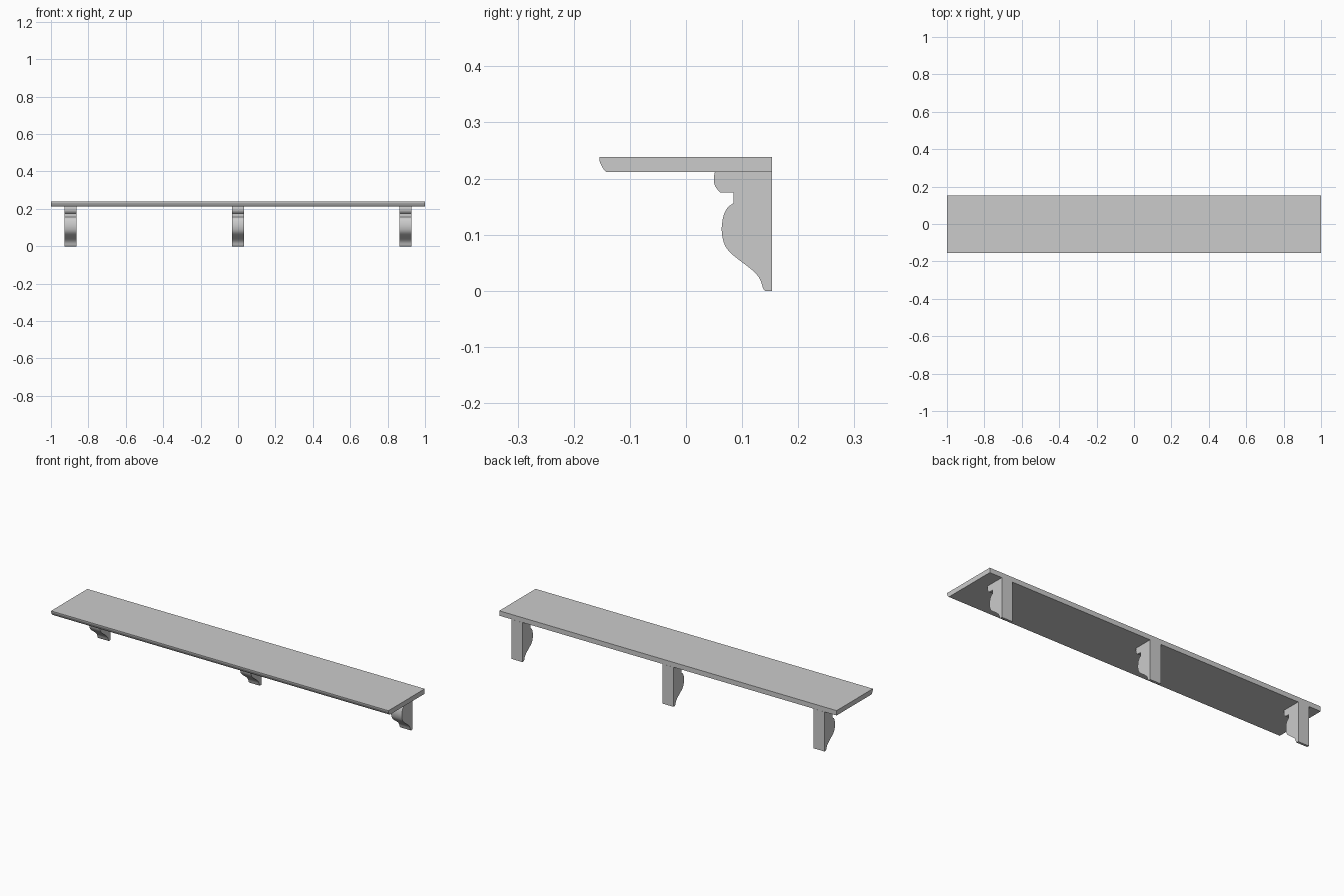
import bpy
import bmesh
import math

if "Cube" in bpy.data.objects:
    bpy.data.objects.remove(bpy.data.objects["Cube"])


def extrude_profile(name, profile, x_center, width):
    """Extrude a closed (y, z) profile along x."""
    bm = bmesh.new()
    verts = [bm.verts.new((x_center - width / 2, y, z)) for y, z in profile]
    face = bm.faces.new(verts)
    res = bmesh.ops.extrude_face_region(bm, geom=[face])
    moved = [v for v in res["geom"] if isinstance(v, bmesh.types.BMVert)]
    bmesh.ops.translate(bm, verts=moved, vec=(width, 0, 0))
    bmesh.ops.recalc_face_normals(bm, faces=bm.faces)
    mesh = bpy.data.meshes.new(name)
    bm.to_mesh(mesh)
    bm.free()
    obj = bpy.data.objects.new(name, mesh)
    bpy.context.collection.objects.link(obj)
    bpy.context.view_layer.objects.active = obj
    obj.select_set(True)
    bpy.ops.object.shade_smooth_by_angle(angle=math.radians(35))
    obj.select_set(False)
    return obj


def smooth_curve(points, steps=3):
    """Catmull-Rom interpolation through the points."""
    out = []
    for i in range(len(points) - 1):
        p0, p1 = points[max(i - 1, 0)], points[i]
        p2, p3 = points[i + 1], points[min(i + 2, len(points) - 1)]
        for s in range(steps):
            t = s / steps
            out.append(tuple(
                0.5 * (2 * b + (c - a) * t + (2 * a - 5 * b + 4 * c - d) * t ** 2
                       + (3 * b - a - 3 * c + d) * t ** 3)
                for a, b, c, d in zip(p0, p1, p2, p3)))
    return out + [points[-1]]


# Shelf board with an undercut, rounded front edge
board = [(0.153, 0.212), (0.153, 0.238), (-0.1545, 0.238)]
board += smooth_curve([(-0.1545, 0.232), (-0.152, 0.226),
                       (-0.147, 0.217), (-0.142, 0.212)])
extrude_profile("shelf_board", board, 0, 2.0)

# Scrolled brackets: small upper lip, notch, belly and tapering tail
lip = smooth_curve([(0.0515, 0.212), (0.0495, 0.200), (0.052, 0.186), (0.061, 0.1755)])
belly = smooth_curve([(0.0845, 0.156), (0.074, 0.148), (0.067, 0.134),
                      (0.0635, 0.110), (0.067, 0.087), (0.076, 0.071),
                      (0.092, 0.057), (0.113, 0.041), (0.126, 0.029),
                      (0.133, 0.018), (0.1375, 0.004), (0.141, 0.0)])
bracket = lip + [(0.0845, 0.1755)] + belly + [(0.1535, 0.0), (0.1535, 0.212)]
for side, x in (("left", -0.896), ("middle", -0.001), ("right", 0.895)):
    extrude_profile(side + "_bracket", bracket, x, 0.064)
